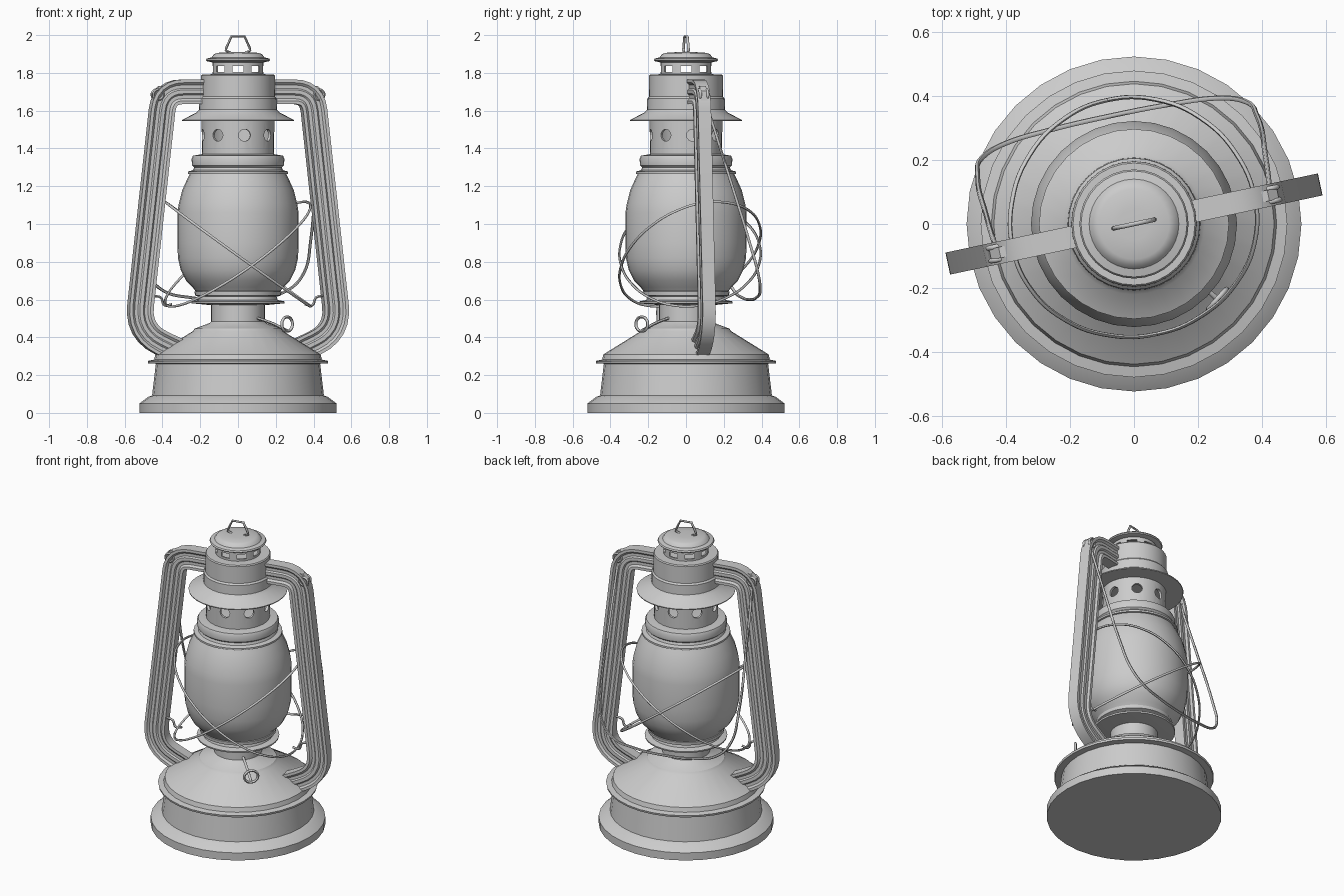
import bpy, bmesh, math
from mathutils import Vector, Matrix

if "Cube" in bpy.data.objects:
    bpy.data.objects.remove(bpy.data.objects["Cube"])

TURN = math.radians(12)                        # frame plane is turned about z
U = Vector((math.cos(TURN), math.sin(TURN), 0))    # along the side arms
N = Vector((-math.sin(TURN), math.cos(TURN), 0))   # towards the back
UP = Vector((0, 0, 1))


def activate(ob):
    bpy.ops.object.select_all(action='DESELECT')
    ob.select_set(True)
    bpy.context.view_layer.objects.active = ob


def smooth(ob, angle=32):
    activate(ob)
    bpy.ops.object.shade_smooth_by_angle(angle=math.radians(angle))


def add_mesh(name, verts, faces):
    me = bpy.data.meshes.new(name)
    me.from_pydata(verts, [], faces)
    bm = bmesh.new()
    bm.from_mesh(me)
    bmesh.ops.remove_doubles(bm, verts=bm.verts, dist=1e-5)
    bmesh.ops.recalc_face_normals(bm, faces=bm.faces)
    bm.to_mesh(me)
    bm.free()
    ob = bpy.data.objects.new(name, me)
    bpy.context.collection.objects.link(ob)
    return ob


def rings(name, loops, closed=False):
    """Skin a list of equal vertex loops; cap the ends or join them."""
    n, m = len(loops[0]), len(loops)
    verts = [v for l in loops for v in l]
    faces = []
    for i in range(m if closed else m - 1):
        a, b = i * n, (i + 1) % m * n
        faces += [(a + j, a + (j + 1) % n, b + (j + 1) % n, b + j) for j in range(n)]
    if not closed:
        faces += [tuple(range(n)), tuple(range((m - 1) * n, m * n))]
    ob = add_mesh(name, verts, faces)
    smooth(ob)
    return ob


def lathe(name, profile, closed=False, seg=32):
    loops = [[(r * math.cos(k * math.tau / seg), r * math.sin(k * math.tau / seg), z)
              for k in range(seg)] for r, z in profile]
    return rings(name, loops, closed)


def wire(name, pts, r=0.007, cyclic=False, bezier=True):
    cu = bpy.data.curves.new(name, 'CURVE')
    cu.dimensions = '3D'
    cu.bevel_depth, cu.bevel_resolution, cu.resolution_u = r, 1, 6
    cu.use_fill_caps = True
    sp = cu.splines.new('BEZIER')
    sp.bezier_points.add(len(pts) - 1)
    for bp, p in zip(sp.bezier_points, pts):
        bp.co = p
        bp.handle_left_type = bp.handle_right_type = 'AUTO' if bezier else 'VECTOR'
    sp.use_cyclic_u = cyclic
    ob = bpy.data.objects.new(name, cu)
    bpy.context.collection.objects.link(ob)
    activate(ob)
    bpy.ops.object.convert(target='MESH')
    smooth(bpy.context.object, 60)


def punch(ob, cutter):
    mod = ob.modifiers.new('openings', 'BOOLEAN')
    mod.operation, mod.object, mod.solver = 'DIFFERENCE', cutter, 'EXACT'
    activate(ob)
    bpy.ops.object.modifier_apply(modifier=mod.name)
    bpy.data.objects.remove(cutter)
    smooth(ob)


def frame_pt(s, t, z):
    return U * s + N * t + UP * z


def rounded(pts, cuts, steps=6):
    """Polyline with its inner corners replaced by curves."""
    pts = [Vector(p) for p in pts]
    out = [pts[0]]
    for i, c in enumerate(cuts, 1):
        p = pts[i]
        a = p + (pts[i - 1] - p).normalized() * c
        b = p + (pts[i + 1] - p).normalized() * c
        out += [a.lerp(p, k / steps).lerp(p.lerp(b, k / steps), k / steps)
                for k in range(steps + 1)]
    return out + [pts[-1]]


# Fuel tank with foot, rim, sloping top and burner neck
lathe('fuel_tank', [(0.522, 0), (0.522, 0.05), (0.475, 0.085), (0.455, 0.092), (0.435, 0.26),
                    (0.475, 0.262), (0.478, 0.275), (0.445, 0.282), (0.437, 0.31), (0.24, 0.432),
                    (0.23, 0.446), (0.15, 0.476), (0.142, 0.485), (0.142, 0.6)])
# Plate carrying the glass
lathe('glass_seat', [(0.14, 0.57), (0.245, 0.58), (0.247, 0.59), (0.21, 0.598), (0.205, 0.615),
                     (0.228, 0.622), (0.23, 0.642), (0.2, 0.655)])
# Glass globe
lathe('glass_globe', [(0.215, 0.63), (0.24, 0.665), (0.275, 0.7), (0.303, 0.755), (0.318, 0.82),
                      (0.321, 0.9), (0.321, 1.06), (0.313, 1.11), (0.295, 1.18), (0.268, 1.24),
                      (0.25, 1.275)])
# Rings holding the top of the glass
lathe('globe_cap', [(0.25, 1.262), (0.265, 1.266), (0.265, 1.278), (0.238, 1.285), (0.232, 1.3),
                    (0.243, 1.31), (0.246, 1.345), (0.238, 1.362), (0.19, 1.37)])

# Vented chimney: hollow tube with eight round holes
chimney = lathe('chimney', [(0.19, 1.36), (0.193, 1.56), (0.175, 1.56), (0.175, 1.36)], True)
bm = bmesh.new()
for k in range(8):
    m = (Matrix.Rotation(math.radians(10.6 - 90 + 45 * k), 4, 'Z') @ Matrix.Translation((0.185, 0, 1.47))
         @ Matrix.Rotation(math.pi / 2, 4, 'Y'))
    bmesh.ops.create_cone(bm, cap_ends=True, segments=14, radius1=0.032, radius2=0.032,
                          depth=0.08, matrix=m)
me = bpy.data.meshes.new('hole_cutter')
bm.to_mesh(me)
bm.free()
cutter = bpy.data.objects.new('hole_cutter', me)
bpy.context.collection.objects.link(cutter)
cutter.hide_render = True
punch(chimney, cutter)

# Flared hood and upper drum
lathe('hood', [(0.185, 1.545), (0.295, 1.545), (0.296, 1.551), (0.22, 1.59), (0.207, 1.605), (0.205, 1.665),
               (0.196, 1.675), (0.195, 1.785), (0.19, 1.792), (0.135, 1.793)])

# Slotted collar under the cap
collar = lathe('cap_collar', [(0.135, 1.78), (0.135, 1.875), (0.125, 1.875), (0.125, 1.78)], True)
bm = bmesh.new()
for k in range(8):
    m = (Matrix.Rotation(k * math.pi / 4, 4, 'Z') @ Matrix.Translation((0.13, 0, 1.821))
         @ Matrix.Diagonal((0.06, 0.058, 0.03, 1)))
    bmesh.ops.create_cube(bm, size=1, matrix=m)
me = bpy.data.meshes.new('slot_cutter')
bm.to_mesh(me)
bm.free()
cutter = bpy.data.objects.new('slot_cutter', me)
bpy.context.collection.objects.link(cutter)
cutter.hide_render = True
punch(collar, cutter)

# Cap and its lifting loop
lathe('cap', [(0.135, 1.855), (0.165, 1.862), (0.17, 1.868), (0.165, 1.876), (0.14, 1.882),
              (0.128, 1.898), (0.11, 1.906), (0.05, 1.91)])
wire('cap_loop', [frame_pt(s, 0, z) for s, z in
                  [(-0.04, 1.908), (-0.066, 1.918), (-0.062, 1.935), (-0.036, 1.992), (0.036, 1.992),
                   (0.062, 1.935), (0.066, 1.918), (0.04, 1.908)]], 0.007, False, False)

# Side arms: grooved box section swept along a bent path, with lugs and eyes
half = [(-0.065, 0.035), (-0.048, 0.035), (-0.036, 0.024), (-0.018, 0.024), (-0.01, 0.032),
        (0.01, 0.032), (0.018, 0.024), (0.036, 0.024), (0.048, 0.035), (0.065, 0.035)]
section = half + [(a, -b) for a, b in reversed(half)]
path = rounded([(0.17, 1.7), (0.4, 1.7), (0.543, 0.43), (0.33, 0.33)], [0.1, 0.14])
for side, name in ((1, 'right'), (-1, 'left')):
    loops = []
    for i, p in enumerate(path):
        t = (path[min(i + 1, len(path) - 1)] - path[max(i - 1, 0)]).normalized()
        nrm = Vector((-t.y, t.x))
        loops.append([frame_pt(side * (p.x + nrm.x * a), side * b, p.y + nrm.y * a)
                      for a, b in section])
    rings(name + '_arm', loops)
    # Lug strap over the arm shoulder
    strap = [(0.385, 1.725), (0.42, 1.722), (0.45, 1.695), (0.458, 1.64)]
    rings(name + '_lug', [[frame_pt(side * (s + da), b, z + da) for da, b in
                           ((-0.008, -0.017), (0.008, -0.017), (0.008, 0.017), (-0.008, 0.017))]
                          for s, z in strap])
    for t in (-0.02, 0.02):
        wire(name + '_eye', [frame_pt(side * 0.435 + 0.026 * math.cos(a), t, 1.685 + 0.026 * math.sin(a))
                             for a in [k * math.tau / 8 for k in range(8)]], 0.008, True)

# Carrying handle hanging down behind the globe
hang = [(0.435, 1.69), (0.445, 1.3), (0.445, 0.9), (0.42, 0.74), (0.34, 0.65), (0.18, 0.61)]
hang = hang + [(0, 0.6)] + [(-s, z) for s, z in reversed(hang)]
wire('carrying_handle', [frame_pt(s, 0.345 * (1.69 - z) / 1.09, z) for s, z in hang], 0.008)

# Two crossing guard wires around the globe
for tilt in (1, -1):
    pts = []
    for k in range(16):
        a = k * math.tau / 16
        c, s = math.cos(a), math.sin(a)
        pts.append(frame_pt(0.385 * c, (0.395 if s > 0 else 0.35) * s,
                            0.84 + tilt * 0.27 * c + 0.06 * s))
    wire('guard_wire', pts, 0.007, True)
# Guard ends clipped to the arms
for side in (1, -1):
    wire('guard_clip', [frame_pt(side * s, -0.01, z) for s, z in
                        [(0.36, 0.575), (0.4, 0.57), (0.42, 0.61), (0.46, 0.62)]], 0.007)

# Wick knob: stem and wire ring
R = Vector((math.cos(math.radians(-42)), math.sin(math.radians(-42)), 0))
T = Vector((-R.y, R.x, 0))
wire('wick_stem', [R * 0.1 + UP * 0.51, R * 0.24 + UP * 0.475, R * 0.35 + UP * 0.435], 0.008)
wire('wick_ring', [R * 0.35 + T * 0.042 * math.cos(a) + UP * (0.47 + 0.038 * math.sin(a))
                   for a in [k * math.tau / 8 for k in range(8)]], 0.008, True)
